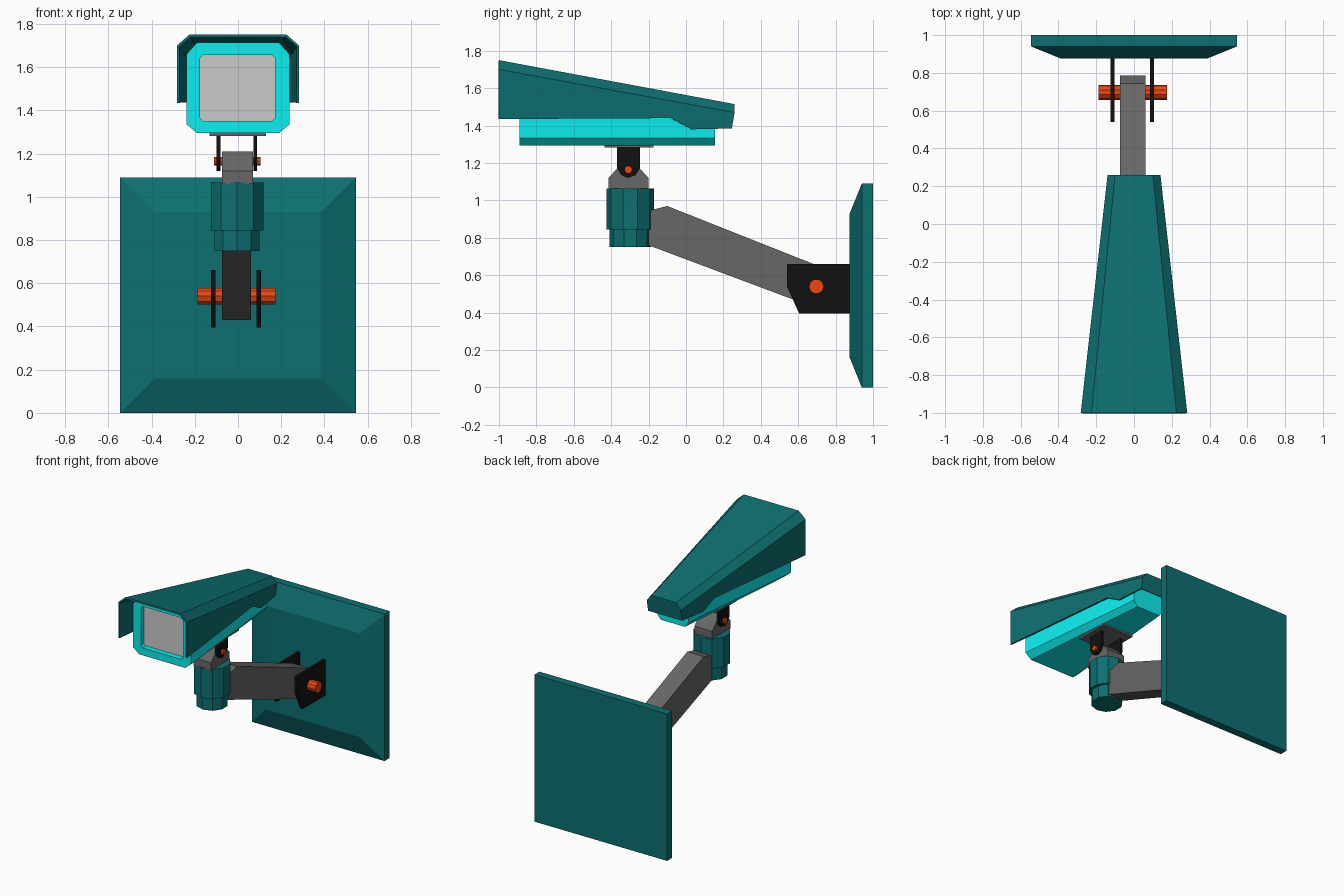
import bpy, bmesh
from math import sin, cos, pi

if "Cube" in bpy.data.objects:
    bpy.data.objects.remove(bpy.data.objects["Cube"])


def material(name, rgb):
    m = bpy.data.materials.new(name)
    m.diffuse_color = (*rgb, 1)
    m.use_nodes = True
    m.node_tree.nodes["Principled BSDF"].inputs["Base Color"].default_value = m.diffuse_color
    return m


TEAL = material("teal", (0.004, 0.16, 0.165))
CYAN = material("cyan", (0.004, 0.86, 0.86))
ORANGE = material("orange", (0.85, 0.062, 0.0045))
BLACK = material("black", (0.0056, 0.0056, 0.0056))
GREY = material("dark_grey", (0.136, 0.136, 0.136))
GLASS = material("light_grey", (0.7, 0.7, 0.7))


def loft(name, rings, mat, closed=True, caps=(True, True)):
    """Skin a list of equal-length point rings and cap the ends."""
    bm = bmesh.new()
    vs = [[bm.verts.new(p) for p in ring] for ring in rings]
    n = len(vs[0])
    for a, b in zip(vs, vs[1:]):
        for i in range(n if closed else n - 1):
            j = (i + 1) % n
            bm.faces.new((a[i], a[j], b[j], b[i]))
    for ring, cap in ((vs[0], caps[0]), (vs[-1], caps[1])):
        if cap:
            bm.faces.new(ring)
    bmesh.ops.recalc_face_normals(bm, faces=bm.faces)
    me = bpy.data.meshes.new(name)
    bm.to_mesh(me)
    bm.free()
    me.materials.append(mat)
    ob = bpy.data.objects.new(name, me)
    bpy.context.collection.objects.link(ob)
    return ob


def side_profile(name, pts, x0, x1, mat):
    """Extrude a (y, z) profile along x."""
    return loft(name, [[(x, y, z) for y, z in pts] for x in (x0, x1)], mat)


def rect(y, w, z0, z1):
    return [(-w, y, z0), (w, y, z0), (w, y, z1), (-w, y, z1)]


def octagon(y, w, z0, z1, cx, c0, c1, x=0):
    """Chamfered rectangle in the xz plane; c0/c1 = lower/upper chamfer height."""
    h = [(w - cx, z0), (w, z0 + c0), (w, z1 - c1), (w - cx, z1)]
    return [(x + a, y, z) for a, z in h] + [(x - a, y, z) for a, z in reversed(h)]


def circle_z(z, r, n=10, cx=-0.004, cy=-0.298):
    return [(cx + r * sin(2 * pi * i / n), cy - r * cos(2 * pi * i / n), z) for i in range(n)]


def pin(name, x0, x1, y, z, r, n=10):
    pts = [(y + r * cos(2 * pi * i / n), z + r * sin(2 * pi * i / n)) for i in range(n)]
    side_profile(name, pts, x0, x1, ORANGE)


# Wall plate with bevelled front
loft("wall_plate", [rect(1.0, 0.545, 0, 1.09), rect(0.94, 0.545, 0, 1.09),
                    rect(0.875, 0.385, 0.16, 0.93)], TEAL)

# Wall hinge: two cheeks and a pin
cheek = [(0.89, 0.395), (0.89, 0.66), (0.54, 0.66), (0.54, 0.54), (0.605, 0.395)]
for side, x in (("left", -0.114), ("right", 0.096)):
    side_profile(f"wall_bracket_{side}", cheek, x - 0.01, x + 0.01, BLACK)
pin("wall_hinge_pin", -0.187, 0.174, 0.697, 0.54, 0.04)

# Sloping arm
side_profile("arm", [(-0.20, 0.76), (-0.20, 0.93), (-0.18, 0.95), (-0.10, 0.97), (0.745, 0.635),
                     (0.785, 0.56), (0.75, 0.465), (0.68, 0.43)], -0.075, 0.06, GREY)

# Stepped swivel post
loft("swivel_post", [circle_z(0.75, 0.11), circle_z(0.845, 0.11),
                     circle_z(0.845, 0.128), circle_z(1.065, 0.128)], TEAL)

# Tilt head with small bracket and pin
side_profile("tilt_head", [(-0.415, 1.06), (-0.415, 1.12), (-0.35, 1.19), (-0.325, 1.21),
                           (-0.29, 1.21), (-0.265, 1.19), (-0.20, 1.12), (-0.20, 1.06)],
             -0.075, 0.07, GREY)
tab = [(-0.37, 1.287), (-0.37, 1.175), (-0.345, 1.135), (-0.31, 1.12),
       (-0.27, 1.135), (-0.245, 1.175), (-0.245, 1.287)]
for side, x in (("left", -0.09), ("right", 0.08)):
    side_profile(f"tilt_bracket_{side}", tab, x - 0.009, x + 0.009, BLACK)
pin("tilt_pin", -0.112, 0.105, -0.308, 1.165, 0.021)
side_profile("mount_plate", [(-0.435, 1.282), (-0.175, 1.282), (-0.175, 1.298), (-0.435, 1.298)],
             -0.132, 0.13, GREY)

# Tapered camera body with recessed window
window = dict(w=0.173, z0=1.35, z1=1.657, cx=0.015, c0=0.015, c1=0.015, x=-0.002)
loft("camera_body", [octagon(0.155, 0.13, 1.295, 1.50, 0.03, 0.04, 0.04),
                     octagon(-0.89, 0.238, 1.295, 1.713, 0.048, 0.04, 0.053),
                     octagon(-0.89, **window), octagon(-0.85, **window)],
     CYAN, caps=(True, False))
loft("camera_window", [octagon(-0.85, **window), octagon(-0.84, **window)], GLASS)

# Sloping sun hood, open in front and below, closed at the back
rings = []
for y, yb, zb in ((-1, -1, 1.435), (-0.08, -0.08, 1.44), (0.03, 0.03, 1.38), (0.26, 0.245, 1.385)):
    t = (y + 1) / 1.26
    w, wt = 0.282 - 0.142 * t, 0.225 - 0.125 * t
    zs, zt = 1.70 - 0.23 * t, 1.75 - 0.235 * t
    half = [(w, yb, zb), (w, y, zs), (wt, y, zt)]
    rings.append(half + [(-a, b, c) for a, b, c in reversed(half)])
hood = loft("sun_hood", rings, TEAL, closed=False, caps=(False, True))
shell = hood.modifiers.new("shell", 'SOLIDIFY')
shell.thickness = 0.012
shell.offset = -1

# Open shell: make sure its normals point outward so it thickens inward
top = max(hood.data.polygons, key=lambda p: p.center.z)
if top.normal.z < 0:
    hood.data.flip_normals()
